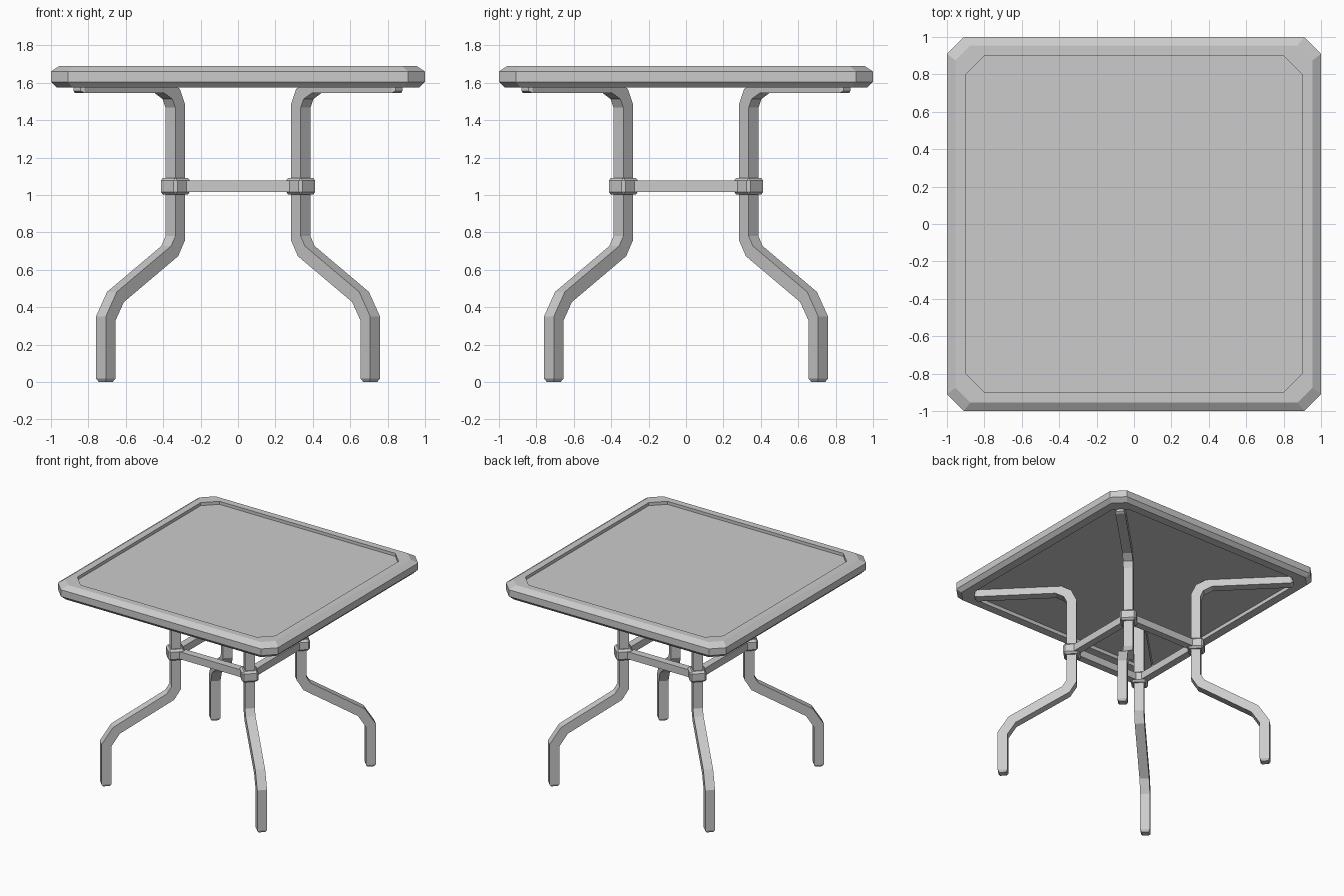
import bpy, bmesh, math
from mathutils import Vector

cube = bpy.data.objects.get("Cube")
if cube:
    bpy.data.objects.remove(cube, do_unlink=True)

grey = bpy.data.materials.new("grey metal")
grey.use_nodes = True
COLOUR = (0.6, 0.6, 0.6, 1)
grey.diffuse_color = COLOUR
grey.node_tree.nodes["Principled BSDF"].inputs["Base Color"].default_value = COLOUR


def finish(bm, name, turn=0.0):
    bmesh.ops.recalc_face_normals(bm, faces=bm.faces)
    mesh = bpy.data.meshes.new(name)
    bm.to_mesh(mesh)
    bm.free()
    mesh.materials.append(grey)
    obj = bpy.data.objects.new(name, mesh)
    obj.rotation_euler.z = turn
    bpy.context.collection.objects.link(obj)
    return obj


def loft(rings):
    """Skin a list of equal-length point rings and cap both ends."""
    bm = bmesh.new()
    loops = [[bm.verts.new(p) for p in ring] for ring in rings]
    n = len(loops[0])
    for a, b in zip(loops, loops[1:]):
        for i in range(n):
            j = (i + 1) % n
            bm.faces.new((a[i], a[j], b[j], b[i]))
    bm.faces.new(loops[0])
    bm.faces.new(loops[-1])
    return bm


def cut_square(half, cut, z):
    """Square ring with its corners cut off."""
    k = half - cut
    return [(half, -k, z), (half, k, z), (k, half, z), (-k, half, z),
            (-half, k, z), (-half, -k, z), (-k, -half, z), (k, -half, z)]


def box(name, size, centre, turn=0.0, bevel=0.0):
    bm = bmesh.new()
    bmesh.ops.create_cube(bm, size=1)
    bmesh.ops.scale(bm, vec=size, verts=bm.verts)
    if bevel:
        bmesh.ops.bevel(bm, geom=bm.edges[:], offset=bevel, segments=1, affect='EDGES')
    bmesh.ops.translate(bm, vec=centre, verts=bm.verts)
    return finish(bm, name, turn)


# Table top: underside recess, chamfered rim, sunken panel
rim = [(0.90, 0.09, 1.605), (0.90, 0.09, 1.575), (0.97, 0.085, 1.575),
       (1.0, 0.09, 1.605), (1.0, 0.09, 1.66), (0.955, 0.08, 1.69),
       (0.90, 0.10, 1.69), (0.90, 0.10, 1.665)]
finish(loft([cut_square(*r) for r in rim]), "table_top")

# Leg path in its upright diagonal plane: (x distance, height)
PATH = [(0.707, 0.0), (0.707, 0.34), (0.655, 0.455), (0.365, 0.70),
        (0.335, 0.77), (0.335, 1.475), (0.357, 1.54), (0.415, 1.583), (0.86, 1.583)]
HALF = 0.037
DIAG = math.sqrt(2)


def leg_rings():
    pts = [Vector((x * DIAG, z)) for x, z in PATH]
    pts.insert(1, pts[0] + Vector((0, 0.018)))
    pts.insert(-1, pts[-1] - Vector((0.018, 0)))
    dirs = [(b - a).normalized() for a, b in zip(pts, pts[1:])]
    rings = []
    for i, p in enumerate(pts):
        before, after = dirs[max(i - 1, 0)], dirs[min(i, len(dirs) - 1)]
        mid = (before + after).normalized()
        w = HALF * (0.7 if i in (0, len(pts) - 1) else 1)
        side = Vector((-mid.y, mid.x)) * (w / mid.dot(after))
        rings.append([((p + side * s).x, w * t, (p + side * s).y)
                      for s, t in ((1, 1), (1, -1), (-1, -1), (-1, 1))])
    return rings


# Four legs with clamps on the diagonals, and the square of braces between
names = ["back_left", "back_right", "front_right", "front_left"]
braces = ["left", "back", "right", "front"]
for i in range(4):
    turn = math.pi / 2 * i
    finish(loft(leg_rings()), names[i] + "_leg", turn + math.pi / 4)
    box(names[i] + "_clamp", (0.125, 0.125, 0.09), (0.335 * DIAG, 0, 1.047),
        turn + math.pi / 4, 0.015)
    box(braces[i] + "_brace", (0.06, 0.64, 0.06), (0.335, 0, 1.047), turn)
